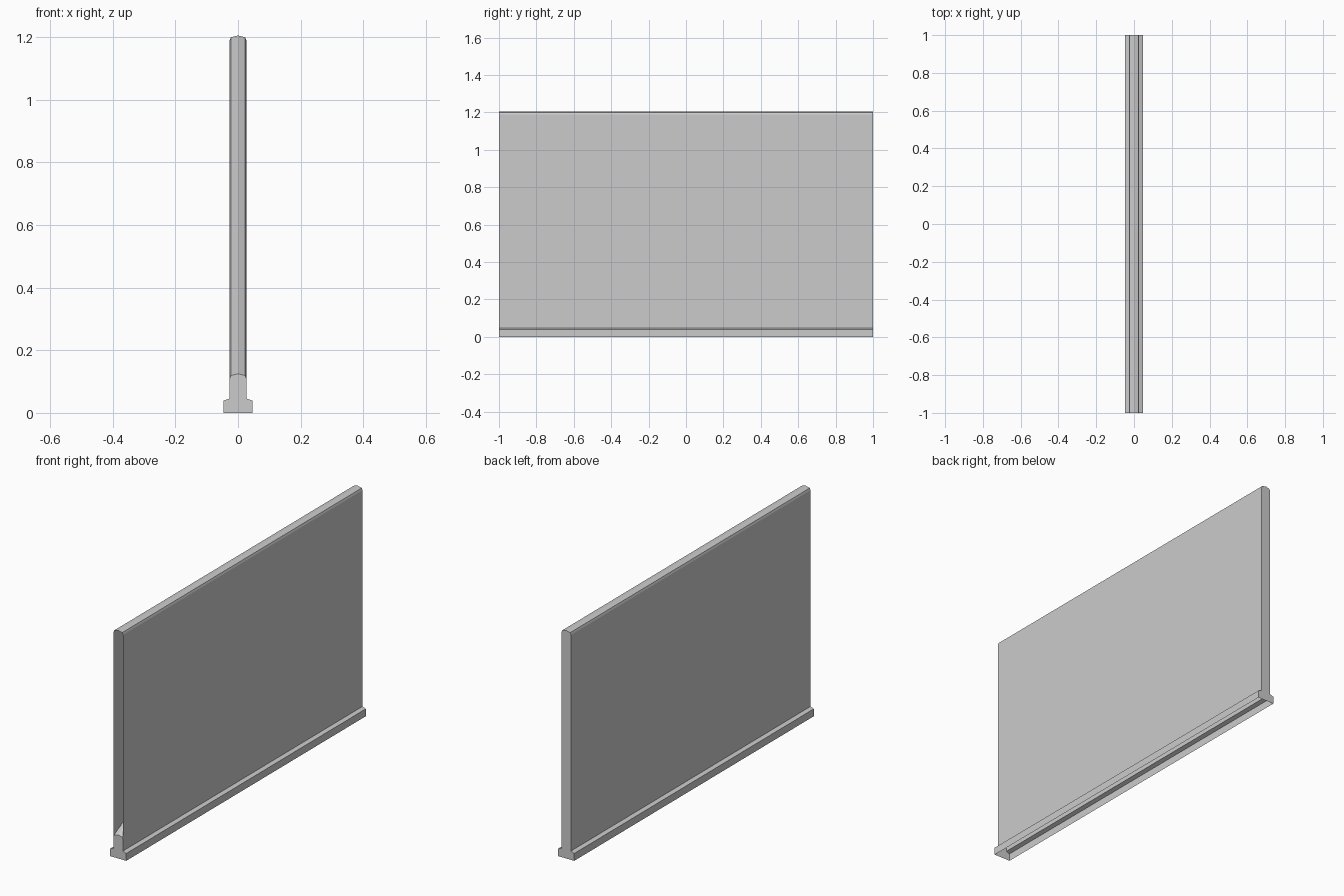
import bpy

if "Cube" in bpy.data.objects:
    bpy.data.objects.remove(bpy.data.objects["Cube"])

# Right half of the cross-section (x, z), from the floor up to the ridge
FOOT = [(0.047, 0.0), (0.047, 0.039), (0.027, 0.046)]
CROWN = [(0.027, 1.188), (0.023, 1.199)]
RIDGE = 1.205
DROP = 1.08          # how far the crown is lowered on the front end


def section(drop=0.0, foot=True):
    """Mirrored open cross-section, right foot -> ridge -> left foot."""
    half = (FOOT if foot else []) + [(x, z - drop) for x, z in CROWN]
    return half + [(0.0, RIDGE - drop)] + [(-x, z) for x, z in reversed(half)]


def make(name, verts, faces):
    mesh = bpy.data.meshes.new(name)
    mesh.from_pydata(verts, [], faces)
    obj = bpy.data.objects.new(name, mesh)
    bpy.context.collection.objects.link(obj)
    return obj


def loft(name, front, back):
    """Strip of quads joining a front section to a back section."""
    n = len(front)
    verts = [(x, -1, z) for x, z in front] + [(x, 1, z) for x, z in back]
    return make(name, verts, [(i, i + n, i + n + 1, i + 1) for i in range(n - 1)])


def cap(name, pts, y):
    order = list(range(len(pts)))
    return make(name, [(x, y, z) for x, z in pts], [order if y < 0 else order[::-1]])


# Thin outer shell, open underneath
loft("panel_shell", section(), section())

# Tall closed back end and low front end
cap("back_end", section(), 1)
cap("front_end", section(DROP), -1)

# Inner ramp rising from the low front end to the top of the back end
loft("inner_ramp", section(DROP, foot=False), section(foot=False))

# Face the shell and ramp normals outward / upward
for name in ("panel_shell", "inner_ramp"):
    mesh = bpy.data.objects[name].data
    if mesh.polygons[len(mesh.polygons) // 2].normal.z < 0:
        mesh.flip_normals()
